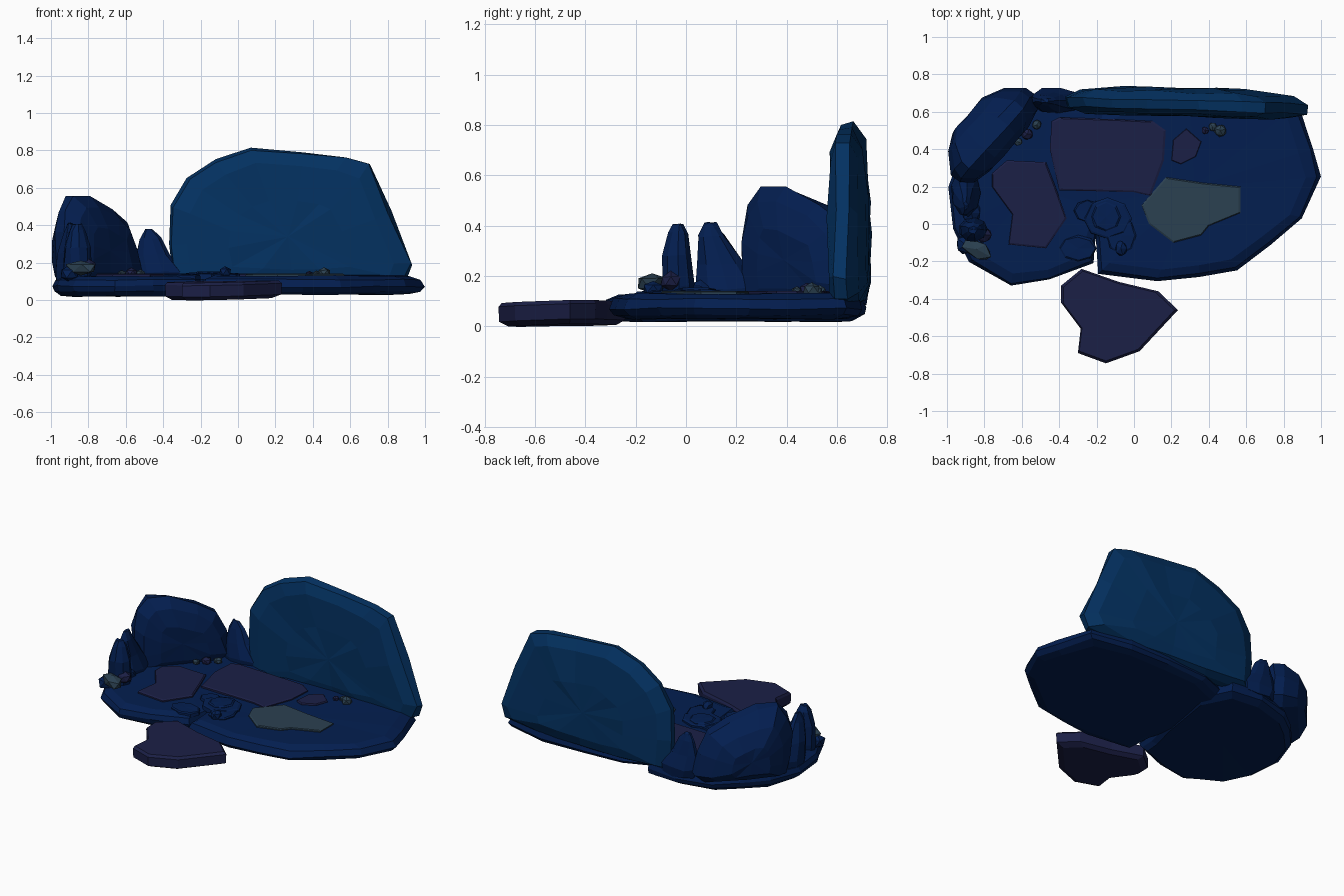
import bpy, bmesh, math, random
from mathutils import Vector, Matrix

random.seed(4)


def material(name, rgb):
    m = bpy.data.materials.new(name)
    m.diffuse_color = (*rgb, 1)
    return m


NAVY = material("navy_rock", (0.001, 0.013, 0.08))
BLUE = material("blue_rock", (0.001, 0.031, 0.12))
PLUM = material("plum_stone", (0.011, 0.014, 0.062))
GREY = material("grey_stone", (0.024, 0.052, 0.082))


def finish(name, bm, mat):
    bmesh.ops.recalc_face_normals(bm, faces=bm.faces)
    me = bpy.data.meshes.new(name)
    bm.to_mesh(me)
    bm.free()
    me.materials.append(mat)
    ob = bpy.data.objects.new(name, me)
    bpy.context.collection.objects.link(ob)
    return ob


def loft(name, outline, levels, mat, pivot=None, frame=Matrix(), jitter=0.0, warp=None):
    """Stack scaled copies of an outline; levels are (height, scale, dx, dy)."""
    n = len(outline)
    if pivot is None:
        pivot = (sum(p[0] for p in outline) / n, sum(p[1] for p in outline) / n)
    bm = bmesh.new()

    def add(x, y, z, j=jitter):
        p = Vector((x, y, z)) + Vector([random.uniform(-j, j) for _ in range(3)])
        p = frame @ p
        return bm.verts.new(warp(p) if warp else p)

    rings = []
    for lv in levels:
        z, s, dx, dy = (*lv, 0, 0)[:4]
        rings.append([add(pivot[0] + (x - pivot[0]) * s + dx,
                          pivot[1] + (y - pivot[1]) * s + dy, z) for x, y in outline])
    for a, b in zip(rings, rings[1:]):
        for i in range(n):
            k = (i + 1) % n
            bm.faces.new((a[i], a[k], b[k], b[i]))
    for ring in (rings[0], rings[-1]):
        c = bm.verts.new(sum((v.co for v in ring), Vector()) / n)
        for i in range(n):
            bm.faces.new((ring[i], ring[(i + 1) % n], c))
    return finish(name, bm, mat)


def ellipse(cx, cy, rx, ry, n=9):
    return [(cx + rx * math.cos(2 * math.pi * i / n), cy + ry * math.sin(2 * math.pi * i / n))
            for i in range(n)]


def pebble(name, loc, size, mat, turn=0):
    bm = bmesh.new()
    bmesh.ops.create_icosphere(bm, subdivisions=1, radius=1)
    for v in bm.verts:
        v.co *= random.uniform(0.85, 1.08)
    bm.transform(Matrix.Translation(loc) @ Matrix.Rotation(turn, 4, 'Z') @ Matrix.Diagonal((*size, 1)))
    return finish(name, bm, mat)


# Two overlapping ground slabs
loft("right_ground_slab",
     [(-0.2, -0.08), (-0.19, -0.265), (0.12, -0.305), (0.35, -0.28), (0.55, -0.245), (0.73, -0.11),
      (0.9, 0.03), (1.0, 0.25), (0.96, 0.4), (0.88, 0.64), (0.6, 0.7), (0.3, 0.7),
      (0.0, 0.68), (-0.25, 0.58), (-0.33, 0.35), (-0.26, 0.1)],
     [(0.03, 0.88), (0.045, 0.96), (0.07, 1.0), (0.11, 0.97), (0.13, 0.88)], NAVY, jitter=0.004)
loft("left_ground_slab",
     [(-0.21, -0.1), (-0.22, -0.21), (-0.45, -0.3), (-0.66, -0.33), (-0.88, -0.2), (-0.97, -0.03),
      (-0.99, 0.2), (-0.92, 0.41), (-0.79, 0.55), (-0.65, 0.66), (-0.42, 0.72), (-0.2, 0.7),
      (-0.1, 0.5), (-0.17, 0.08)],
     [(0.02, 0.9), (0.045, 0.98), (0.075, 1.0), (0.108, 0.97), (0.126, 0.88)], NAVY, jitter=0.004)

# Tall back wall: outline in x/z, thickness along y
UPRIGHT = Matrix(((1, 0, 0, 0), (0, 0, 1, 0), (0, 1, 0, 0), (0, 0, 0, 1)))
loft("back_wall",
     [(-0.35, 0.1), (-0.365, 0.3), (-0.36, 0.5), (-0.27, 0.65), (-0.12, 0.75), (0.07, 0.81),
      (0.35, 0.795), (0.58, 0.765), (0.71, 0.73), (0.82, 0.47), (0.935, 0.19), (0.9, 0.11),
      (0.6, 0.08), (0.3, 0.08), (0.0, 0.08)],
     [(0.585, 0.5), (0.59, 0.85), (0.62, 0.98), (0.67, 1.0), (0.71, 0.87), (0.732, 0.5)],
     BLUE, pivot=(0.28, 0.25), frame=UPRIGHT, jitter=0.008,
     warp=lambda p: p + Vector((0, 0.005 - 0.025 * (p.x + 0.35) * abs(p.x + 0.35), 0)))

# Big boulder standing diagonally at the back left
DIAG = Matrix(((0.65, 0.76, 0, 0), (0.76, -0.65, 0, 0), (0, 0, 1, 0), (0, 0, 0, 1)))
loft("left_boulder",
     [(-0.28, 0.09), (-0.305, 0.2), (-0.31, 0.36), (-0.28, 0.48), (-0.22, 0.56), (-0.09, 0.55),
      (0.1, 0.48), (0.22, 0.41), (0.28, 0.29), (0.32, 0.14), (0.25, 0.08), (0.0, 0.08)],
     [(-0.175, 0.4), (-0.13, 0.72), (-0.04, 0.97), (0.02, 1.0), (0.08, 0.82), (0.105, 0.5)],
     NAVY, pivot=(-0.01, 0.22), frame=Matrix.Translation((-0.75, 0.47, 0)) @ DIAG @ UPRIGHT, jitter=0.008)

# Pointed standing rocks
loft("left_spike_rear", ellipse(-0.9, 0.17, 0.08, 0.13),
     [(0.08, 0.9), (0.15, 1.0), (0.25, 0.75, -0.005, -0.03), (0.36, 0.42, 0, -0.07), (0.41, 0.16, 0, -0.075)],
     NAVY, jitter=0.006)
loft("left_spike_front", ellipse(-0.86, -0.03, 0.075, 0.065),
     [(0.08, 0.9), (0.16, 1.0), (0.28, 0.92, 0, -0.005), (0.37, 0.6), (0.405, 0.3)],
     NAVY, jitter=0.005)
loft("back_spike", ellipse(-0.42, 0.66, 0.14, 0.07),
     [(0.09, 0.9), (0.15, 1.0), (0.24, 0.7, -0.035, 0), (0.33, 0.4, -0.05, 0), (0.375, 0.15, -0.06, 0)],
     NAVY, jitter=0.006)

# Thin paving stones
PAVE = [(0.115, 1.0), (0.136, 1.0), (0.141, 0.96)]
loft("rear_paver", [(-0.44, 0.55), (-0.4, 0.57), (-0.1, 0.56), (0.1, 0.55), (0.17, 0.5), (0.16, 0.34),
                    (0.09, 0.15), (0.0, 0.17), (-0.4, 0.18), (-0.45, 0.4)], PAVE, PLUM)
loft("left_paver", [(-0.76, 0.27), (-0.68, 0.34), (-0.47, 0.33), (-0.42, 0.2), (-0.36, 0.03),
                    (-0.47, -0.13), (-0.67, -0.11), (-0.65, 0.05), (-0.76, 0.2)], PAVE, PLUM)
loft("right_paver", [(0.17, 0.25), (0.37, 0.22), (0.57, 0.2), (0.57, 0.06), (0.4, -0.01), (0.36, -0.06),
                     (0.21, -0.1), (0.08, 0.0), (0.04, 0.1)], PAVE, GREY)
loft("small_paver", [(0.21, 0.45), (0.28, 0.51), (0.36, 0.44), (0.33, 0.36), (0.25, 0.32), (0.2, 0.34)],
     PAVE, PLUM)

# Front stepping stone, slightly tilted
loft("front_step", [(-0.28, -0.24), (-0.08, -0.31), (0.13, -0.36), (0.235, -0.46), (0.03, -0.68),
                    (-0.15, -0.745), (-0.3, -0.69), (-0.285, -0.56), (-0.39, -0.42), (-0.39, -0.33)],
     [(0.006, 0.85), (0.025, 0.99), (0.085, 1.0), (0.1, 0.95)], PLUM,
     warp=lambda p: p + Vector((0, 0, 0.018 * p.x + 0.02 * (p.y + 0.5))))

# Flat navy stones clustered in the middle
for i, (x, y, rx, ry, top) in enumerate([(-0.14, 0.03, 0.13, 0.11, 0.145), (-0.25, 0.07, 0.07, 0.06, 0.142),
                                         (-0.07, -0.06, 0.08, 0.1, 0.142), (-0.15, 0.04, 0.08, 0.08, 0.152),
                                         (-0.3, -0.13, 0.1, 0.07, 0.138)]):
    loft(f"middle_flat_stone_{i + 1}", ellipse(x, y, rx, ry, 8),
         [(0.11, 1.0), (top - 0.006, 1.0), (top, 0.9)], NAVY, jitter=0.003)
pebble("middle_round_stone", (-0.07, -0.13, 0.15), (0.038, 0.045, 0.035), NAVY)

# Stones on the left rim
pebble("rim_grey_stone", (-0.84, -0.135, 0.17), (0.1, 0.05, 0.045), GREY, -0.5)
pebble("rim_plum_stone", (-0.8, -0.06, 0.18), (0.045, 0.045, 0.04), PLUM)
pebble("rim_navy_stone_front", (-0.9, -0.11, 0.14), (0.06, 0.06, 0.05), NAVY)
pebble("rim_navy_stone_rear", (-0.87, 0.06, 0.14), (0.06, 0.07, 0.05), NAVY)

# Small pebbles beside the boulder and the wall
for i, (x, y, r, mat) in enumerate([(-0.57, 0.48, 0.036, PLUM), (-0.52, 0.53, 0.028, GREY),
                                    (-0.62, 0.44, 0.025, GREY), (-0.6, 0.51, 0.025, NAVY),
                                    (0.46, 0.5, 0.036, GREY), (0.38, 0.5, 0.022, PLUM),
                                    (0.42, 0.52, 0.025, GREY)]):
    pebble(f"pebble_{i + 1}", (x, y, 0.125 + r * 0.6), (r, r, r * 0.8), mat, i)
